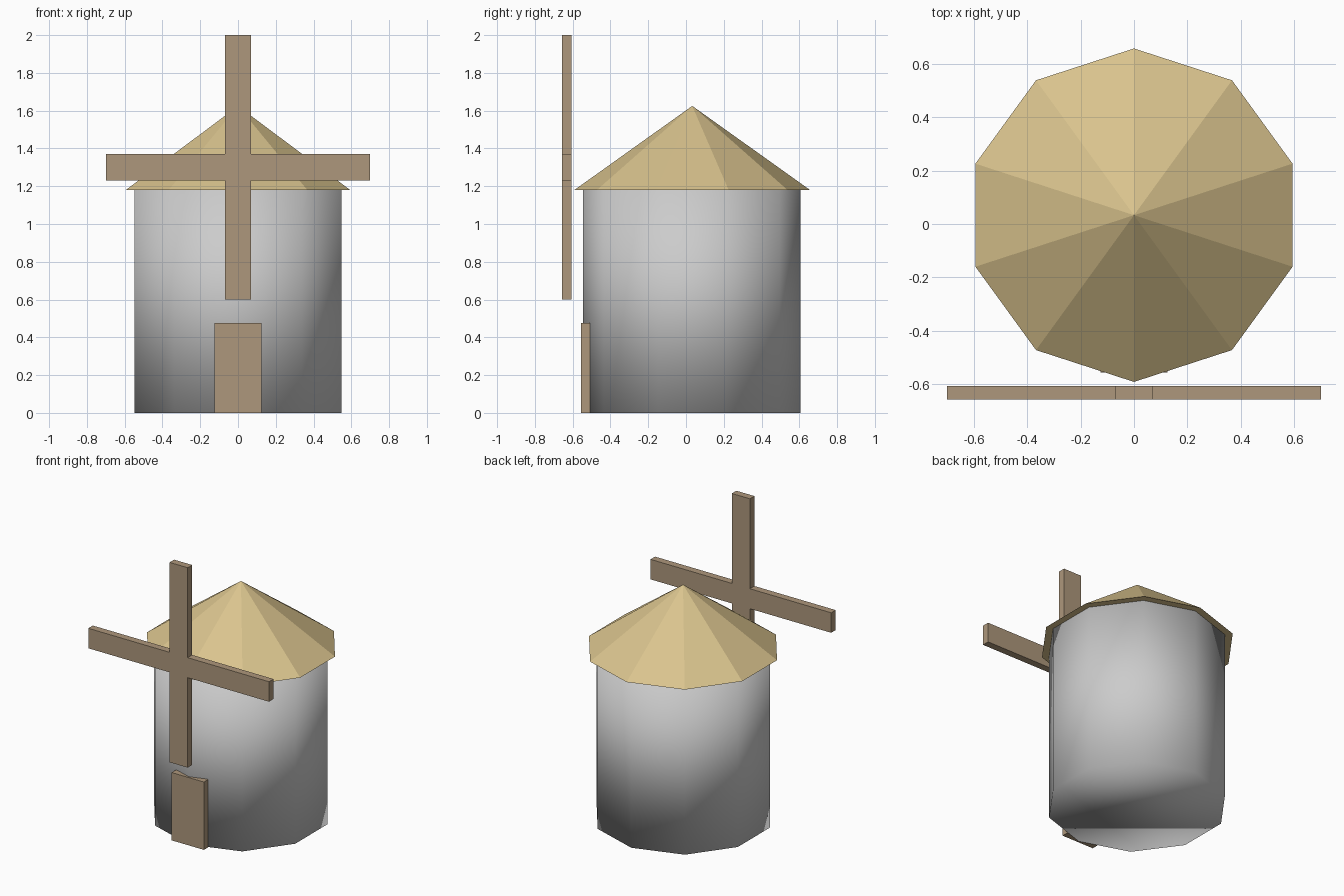
import bpy, bmesh, math
from mathutils import Matrix

if "Cube" in bpy.data.objects:
    bpy.data.objects.remove(bpy.data.objects["Cube"])


def material(name, color):
    mat = bpy.data.materials.new(name)
    mat.diffuse_color = (*color, 1)
    mat.use_nodes = True
    mat.node_tree.nodes["Principled BSDF"].inputs["Base Color"].default_value = mat.diffuse_color
    return mat


def add_object(name, bm, mat=None, smooth=False):
    bmesh.ops.recalc_face_normals(bm, faces=bm.faces)
    mesh = bpy.data.meshes.new(name)
    bm.to_mesh(mesh)
    bm.free()
    for poly in mesh.polygons:
        poly.use_smooth = smooth
    if mat:
        mesh.materials.append(mat)
    obj = bpy.data.objects.new(name, mesh)
    bpy.context.collection.objects.link(obj)
    return obj


def ten_sided(name, r1, r2, y, z0, z1, mat=None, smooth=False):
    """Ten-sided cylinder or cone with corners on the y axis."""
    bm = bmesh.new()
    bmesh.ops.create_cone(bm, cap_ends=True, segments=10, radius1=r1, radius2=r2, depth=z1 - z0)
    bmesh.ops.remove_doubles(bm, verts=bm.verts, dist=0.0001)
    # turn so that one corner points at +y
    v = max(bm.verts, key=lambda p: p.co.xy.length)
    turn = math.pi / 2 - math.atan2(v.co.y, v.co.x)
    bm.transform(Matrix.Translation((0, y, (z0 + z1) / 2)) @ Matrix.Rotation(turn, 4, 'Z'))
    return add_object(name, bm, mat, smooth)


def slab(name, outline, y0, y1, mat):
    """Extrude an x-z outline from y0 to y1."""
    bm = bmesh.new()
    face = bm.faces.new([bm.verts.new((x, y0, z)) for x, z in outline])
    new = bmesh.ops.extrude_face_region(bm, geom=[face])["geom"]
    bmesh.ops.translate(bm, vec=(0, y1 - y0, 0),
                        verts=[g for g in new if isinstance(g, bmesh.types.BMVert)])
    return add_object(name, bm, mat)


thatch = material("thatch", (0.70, 0.55, 0.27))
wood = material("wood", (0.42, 0.31, 0.20))

# Tower and roof
ten_sided("tower", 0.575, 0.575, 0.03, 0, 1.18, smooth=True)
ten_sided("roof", 0.624, 0, 0.033, 1.18, 1.625, thatch)

# Sails: one plus-shaped board
w, r, zc = 0.07, 0.7, 1.3
corner = [(r, -w), (r, w), (w, w)]
plus = []
for i in range(4):
    for x, z in corner:
        for _ in range(i):
            x, z = -z, x
        plus.append((x, z + zc))
slab("sails", plus, -0.657, -0.607, wood)

# Door
slab("door", [(-0.125, 0), (0.125, 0), (0.125, 0.475), (-0.125, 0.475)], -0.556, -0.508, wood)
